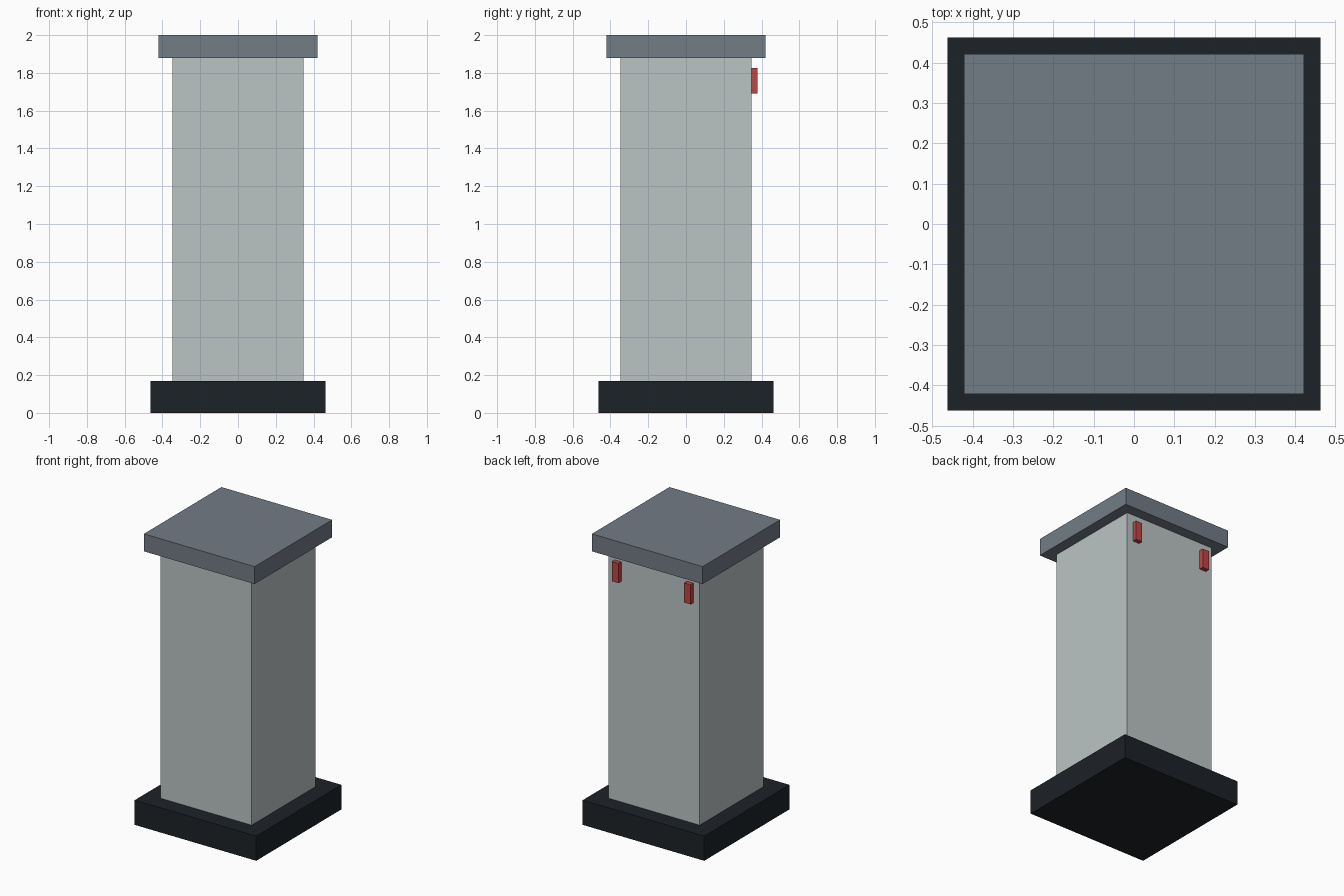
import bpy

if "Cube" in bpy.data.objects:
    bpy.data.objects.remove(bpy.data.objects["Cube"])


def material(name, rgb):
    m = bpy.data.materials.new(name)
    m.diffuse_color = (*rgb, 1.0)
    m.use_nodes = True
    m.node_tree.nodes["Principled BSDF"].inputs["Base Color"].default_value = m.diffuse_color
    return m


def box(name, x, y, z, mat):
    """Box from (min, max) ranges on each axis."""
    ranges = (x, y, z)
    bpy.ops.mesh.primitive_cube_add(size=1, location=[(a + b) / 2 for a, b in ranges])
    ob = bpy.context.object
    ob.name = name
    ob.scale = [b - a for a, b in ranges]
    bpy.ops.object.transform_apply(location=False, rotation=False, scale=True)
    ob.data.materials.append(mat)
    return ob


def slab(name, half, z0, z1, mat):
    return box(name, (-half, half), (-half, half), (z0, z1), mat)


dark = material("dark_base", (0.012, 0.016, 0.021))
pale = material("pale_column", (0.50, 0.55, 0.55))
slate = material("slate_cap", (0.17, 0.20, 0.24))
red = material("red_tab", (0.52, 0.06, 0.06))

# Plinth, shaft and cap
slab("base", 0.463, 0.0, 0.17, dark)
slab("column", 0.347, 0.17, 1.88, pale)
slab("cap", 0.422, 1.88, 2.0, slate)

# Pair of small tabs near the top of the back face
for side, cx in (("left", -0.275), ("right", 0.275)):
    box(f"back_tab_{side}", (cx - 0.025, cx + 0.025), (0.345, 0.378), (1.69, 1.825), red)
